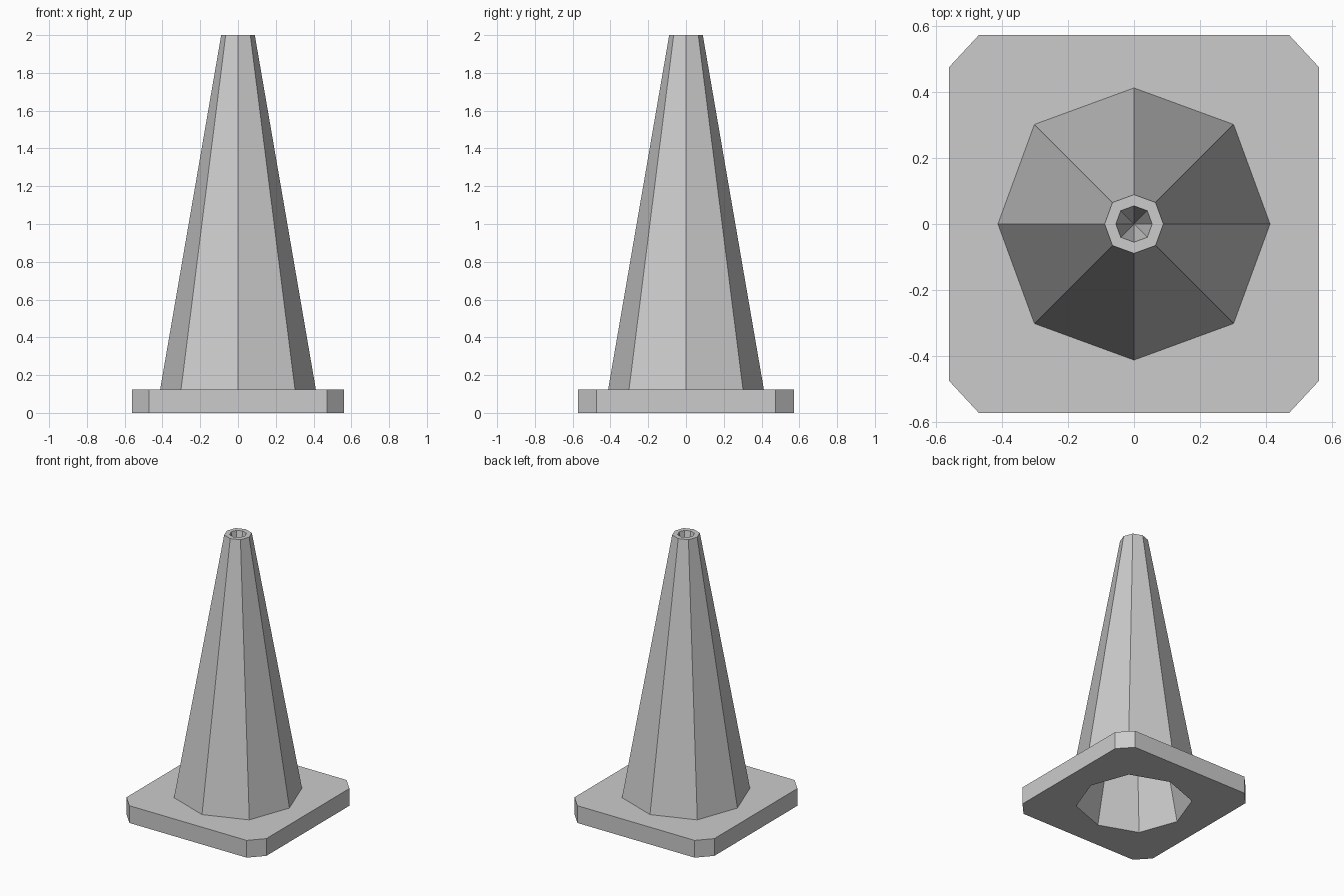
import bpy, bmesh, math

if "Cube" in bpy.data.objects:
    bpy.data.objects.remove(bpy.data.objects["Cube"])

BASE_H, TOP_H = 0.125, 2.0
APEX_H = 1.74          # where the inner hollow and the top pit pinch to a point


def octagon(bm, r, z):
    """Eight-sided loop, diagonal corners slightly further out."""
    pts = []
    for i in range(8):
        a = i * math.pi / 4
        rad = r * (1.035 if i % 2 else 1.0)
        pts.append(bm.verts.new((rad * math.cos(a), rad * math.sin(a), z)))
    return pts


def plate_loop(bm, z):
    """Square with cut corners, counter-clockwise."""
    pts = [(0.56, -0.475), (0.56, 0.475), (0.47, 0.572), (-0.47, 0.572),
           (-0.56, 0.475), (-0.56, -0.475), (-0.47, -0.572), (0.47, -0.572)]
    return [bm.verts.new((x, y, z)) for x, y in pts]


def skin(bm, a, b):
    """Quads from loop a to loop b (outward when b is above a)."""
    for i in range(8):
        j = (i + 1) % 8
        bm.faces.new((a[i], a[j], b[j], b[i]))


def to_point(bm, loop, z):
    """Inner pyramid from a loop to an apex, facing the axis."""
    tip = bm.verts.new((0, 0, z))
    down = z < loop[0].co.z
    for i in range(8):
        p, q = loop[i], loop[(i + 1) % 8]
        bm.faces.new((p, q, tip) if down else (q, p, tip))


def flat_ring(bm, outer, inner, nz):
    """Flat face between an outline and a hole."""
    edges = []
    for loop in (outer, inner):
        for i in range(8):
            pair = (loop[i], loop[(i + 1) % 8])
            edges.append(bm.edges.get(pair) or bm.edges.new(pair))
    res = bmesh.ops.triangle_fill(bm, edges=edges, use_beauty=True, normal=(0, 0, nz))
    for f in res["geom"]:
        if isinstance(f, bmesh.types.BMFace):
            f.normal_update()
            if f.normal.z * nz < 0:
                f.normal_flip()


def finish(bm, name):
    mesh = bpy.data.meshes.new(name)
    bm.to_mesh(mesh)
    bm.free()
    obj = bpy.data.objects.new(name, mesh)
    bpy.context.collection.objects.link(obj)


# Base plate, open where the cone stands and where the hollow begins
bm = bmesh.new()
low, high = plate_loop(bm, 0), plate_loop(bm, BASE_H)
skin(bm, low, high)
flat_ring(bm, high, octagon(bm, 0.412, BASE_H), 1)
flat_ring(bm, low, octagon(bm, 0.37, 0), -1)
finish(bm, "base_plate")

# Cone body with flat rim and tapering pit in the top
bm = bmesh.new()
foot, top, rim = octagon(bm, 0.412, BASE_H), octagon(bm, 0.089, TOP_H), octagon(bm, 0.055, TOP_H)
skin(bm, foot, top)
skin(bm, top, rim)
to_point(bm, rim, APEX_H)
finish(bm, "cone_body")

# Hollow under the cone
bm = bmesh.new()
to_point(bm, octagon(bm, 0.37, 0), APEX_H)
finish(bm, "cone_hollow")
